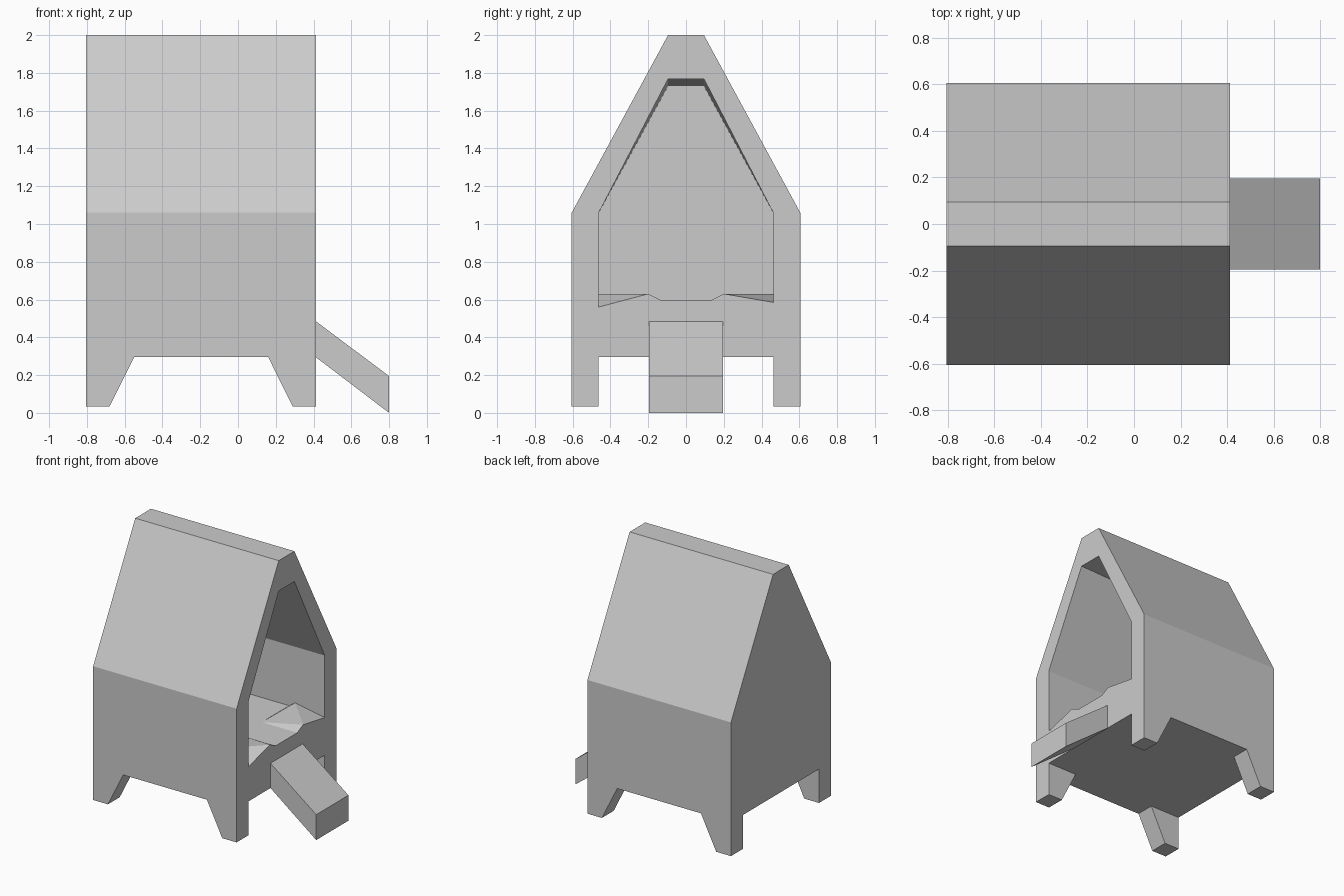
import bpy, bmesh

if "Cube" in bpy.data.objects:
    bpy.data.objects.remove(bpy.data.objects["Cube"])


def make(name, verts, faces):
    bm = bmesh.new()
    vs = [bm.verts.new(v) for v in verts]
    for f in faces:
        bm.faces.new([vs[i] for i in f])
    bmesh.ops.recalc_face_normals(bm, faces=bm.faces)
    me = bpy.data.meshes.new(name)
    bm.to_mesh(me)
    bm.free()
    ob = bpy.data.objects.new(name, me)
    bpy.context.scene.collection.objects.link(ob)
    return ob


def prism(name, outline, lo, hi, axis):
    """Extrude a 2D outline along x (outline is y,z) or y (outline is x,z)."""
    n = len(outline)
    place = (lambda a, b, t: (t, a, b)) if axis == 'x' else (lambda a, b, t: (a, t, b))
    verts = [place(a, b, t) for t in (lo, hi) for a, b in outline]
    faces = [list(range(n)), list(range(n, 2 * n))]
    faces += [[i, (i + 1) % n, n + (i + 1) % n, n + i] for i in range(n)]
    return make(name, verts, faces)


def cut(target, cutter):
    m = target.modifiers.new("cut", 'BOOLEAN')
    m.operation, m.solver, m.object = 'DIFFERENCE', 'EXACT', cutter
    bpy.context.view_layer.objects.active = target
    bpy.ops.object.modifier_apply(modifier=m.name)
    bpy.data.objects.remove(cutter)


# House body, full height including the legs
X0, X1 = -0.805, 0.412
body = prism("house_body", [(-.605, .035), (.605, .035), (.605, 1.06), (.095, 2),
                            (-.095, 2), (-.605, 1.06)], X0, X1, 'x')

# Gaps between the four legs
cut(body, prism("side_gap", [(-.7, -.006), (-.55, .295), (.16, .295), (.31, -.006)], -1, 1, 'y'))
cut(body, prism("end_gap", [(-.462, -.1), (.462, -.1), (.462, .295), (-.462, .295)], -1, 1, 'x'))

# Room inside, open at the ramp end, with raised sills in the doorway corners
G, F, E, D, B, C, A, P, Q, R, S = range(11)
FR, BK, FL = X1 + .001, -.67, .595
verts = []
for s, corner in ((-1, .56), (1, .585)):
    half = [(BK, .462, FL), (.11, .462, FL), (.11, .13, FL), (FR, .13, FL),
            (FR, .2, .63), (FR, .462, corner), (.16, .462, .63),
            (FR, .462, 1.06), (FR, .095, 1.768), (BK, .462, 1.06), (BK, .095, 1.73)]
    verts += [(x, s * y, z) for x, y, z in half]
faces = []
for o in (0, 11):
    for f in ((G, F, A, C, P, R), (R, P, Q), (R, Q, S), (A, C, B),
              (F, E, A), (A, E, B), (E, D, B)):
        faces.append([i + o for i in f])


def across(*ids):
    """Face that runs over one half and back along the mirrored half."""
    faces.append(list(ids) + [i + 11 for i in reversed(ids)])


across(G, F, E, D)
across(S, Q)
faces.append([G, R, S, S + 11, R + 11, G + 11])
faces.append([D, B, C, P, Q, Q + 11, P + 11, C + 11, B + 11, D + 11])
cut(body, make("room", verts, faces))

# Entrance ramp
prism("ramp", [(X1, .485), (.8, .195), (.8, 0), (X1, .295)], -.195, .195, 'y')
